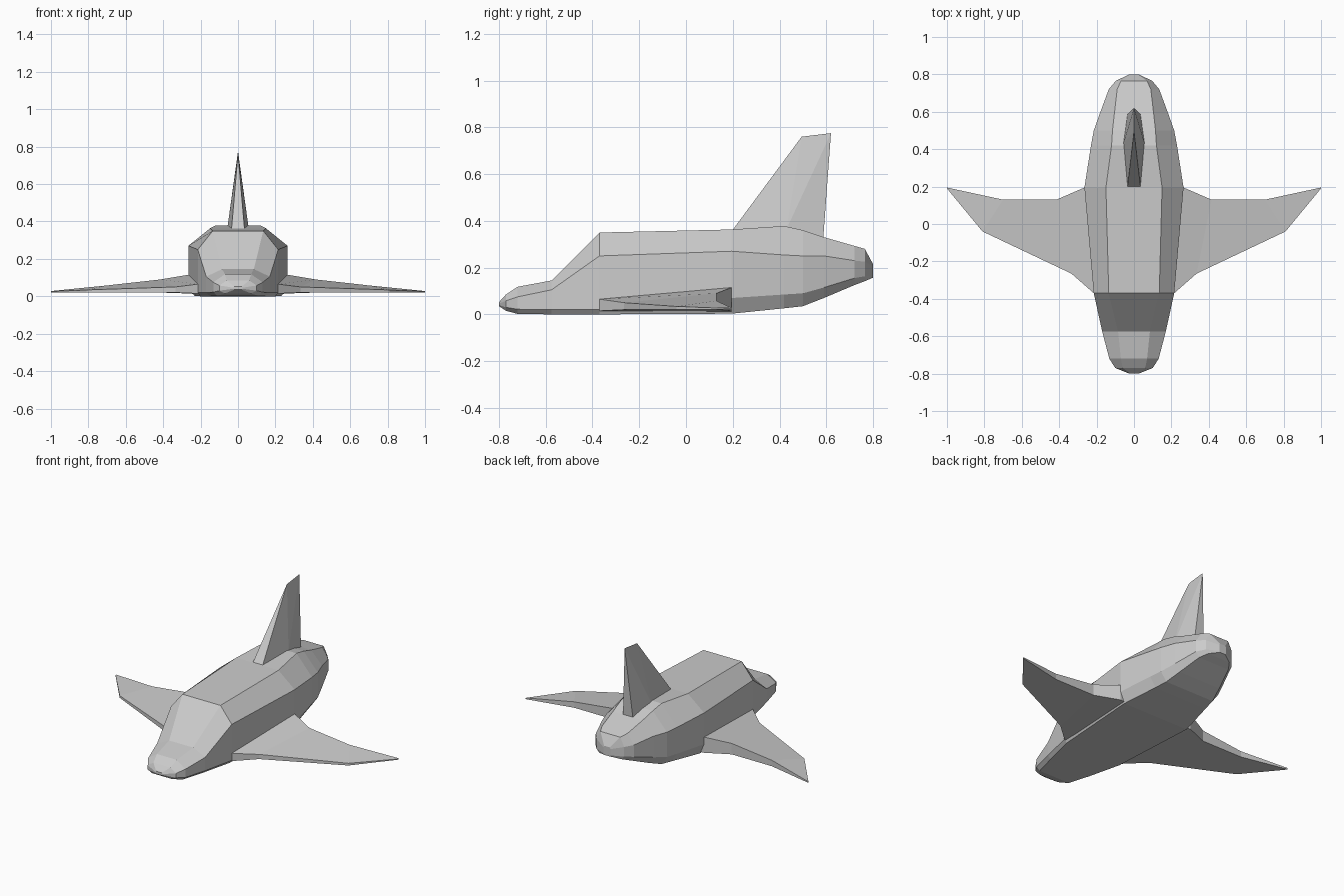
import bpy, bmesh


def make_object(name, verts, faces, mirror=False):
    mesh = bpy.data.meshes.new(name)
    mesh.from_pydata(verts, [], faces)
    bm = bmesh.new()
    bm.from_mesh(mesh)
    bmesh.ops.recalc_face_normals(bm, faces=bm.faces)
    bm.to_mesh(mesh)
    bm.free()
    obj = bpy.data.objects.new(name, mesh)
    bpy.context.collection.objects.link(obj)
    if mirror:
        mod = obj.modifiers.new("mirror", 'MIRROR')
        mod.use_mirror_merge = False
    return obj


def loft(name, rings, mirror=False):
    n = len(rings[0])
    verts = [p for ring in rings for p in ring]
    faces = [tuple(range(n)), tuple(range(len(verts) - n, len(verts)))]
    for r in range(len(rings) - 1):
        for i in range(n):
            j = (i + 1) % n
            faces.append((r * n + i, r * n + j, (r + 1) * n + j, (r + 1) * n + i))
    return make_object(name, verts, faces, mirror)


# Fuselage: y, floor half-width, floor z, side half-width, lower z, shoulder z,
# roof half-width, roof z
stations = [
    (-0.80, 0.02, 0.035, 0.025, 0.040, 0.046, 0.02, 0.052),
    (-0.77, 0.07, 0.015, 0.10, 0.030, 0.058, 0.06, 0.085),
    (-0.72, 0.11, 0.002, 0.132, 0.022, 0.075, 0.07, 0.118),
    (-0.575, 0.15, 0.00, 0.17, 0.020, 0.105, 0.085, 0.145),
    (-0.37, 0.20, 0.00, 0.215, 0.020, 0.25, 0.135, 0.35),
    (0.195, 0.235, 0.003, 0.265, 0.07, 0.27, 0.15, 0.363),
    (0.42, 0.19, 0.026, 0.23, 0.085, 0.254, 0.12, 0.378),
    (0.50, 0.175, 0.035, 0.215, 0.09, 0.25, 0.115, 0.36),
    (0.59, 0.15, 0.07, 0.183, 0.115, 0.25, 0.105, 0.33),
    (0.72, 0.11, 0.125, 0.135, 0.155, 0.23, 0.09, 0.293),
    (0.765, 0.08, 0.142, 0.098, 0.163, 0.225, 0.07, 0.28),
    (0.80, 0.02, 0.157, 0.025, 0.165, 0.205, 0.02, 0.215),
]
rings = []
for y, fw, fz, w, lz, sz, rw, rz in stations:
    half = [(fw, fz), (w, lz), (w, sz), (rw, rz)]
    rings.append([(x, y, z) for x, z in half] + [(-x, y, z) for x, z in reversed(half)])
loft("fuselage", rings)

# Delta wings: span sections of leading x, y, top z, then trailing x, y, top z, bottom z
wing_sections = [
    (0.12, -0.37, 0.07, 0.12, 0.195, 0.13, 0.004),
    (0.215, -0.37, 0.065, 0.265, 0.195, 0.115, 0.015),
    (0.335, -0.265, 0.05, 0.415, 0.13, 0.09, 0.02),
    (0.81, -0.04, 0.034, 0.70, 0.13, 0.058, 0.02),
    (1.00, 0.19, 0.025, 1.00, 0.195, 0.028, 0.02),
]
rings = [[(lx, ly, bz), (lx, ly, lz), (tx, ty, tz), (tx, ty, bz)]
         for lx, ly, lz, tx, ty, tz, bz in wing_sections]
loft("wings", rings, mirror=True)

# Tail fin: six-sided root tapering to a sharp top edge
root = [(0.035, 0.195, 0.355), (0.057, 0.43, 0.365), (0.035, 0.587, 0.325)]
root += [(-x, y, z) for x, y, z in reversed(root)]
tip = [(0, 0.495, 0.76), (0, 0.62, 0.775)]
make_object("tail_fin", root + tip, [
    (0, 1, 2, 3, 4, 5), (0, 5, 6), (2, 3, 7),
    (0, 1, 6), (1, 7, 6), (1, 2, 7),
    (5, 4, 6), (4, 7, 6), (4, 3, 7)])
